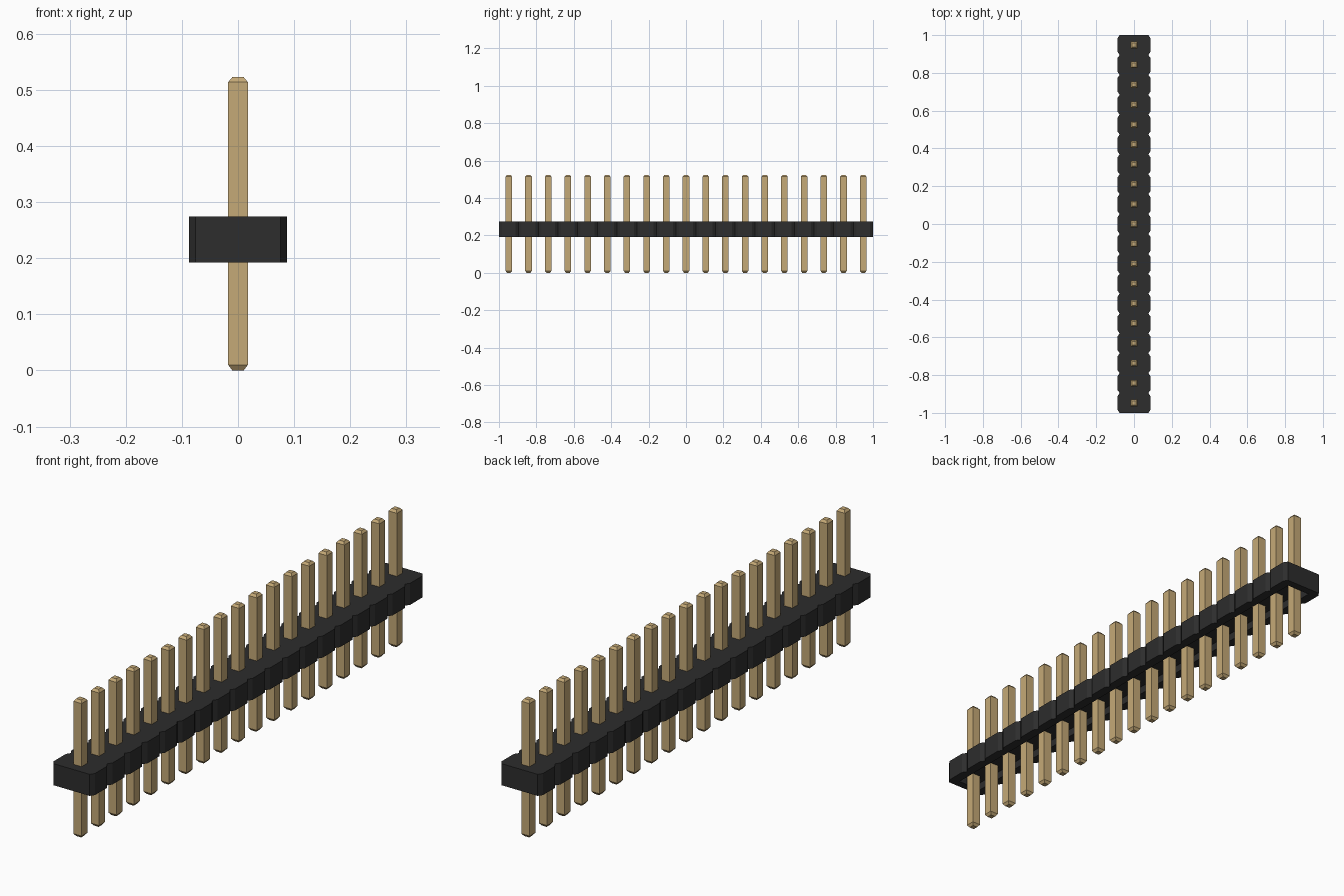
import bpy
import bmesh

cube = bpy.data.objects.get("Cube")
if cube:
    bpy.data.objects.remove(cube, do_unlink=True)

COUNT = 19
PITCH = 2.0 / COUNT
HALF_X = 0.087
Z_LOW, Z_HIGH = 0.192, 0.274
CUT_X, CUT_Y = 0.011, 0.016


def material(name, rgb):
    mat = bpy.data.materials.new(name)
    mat.use_nodes = True
    color = (*rgb, 1.0)
    mat.diffuse_color = color
    mat.node_tree.nodes["Principled BSDF"].inputs["Base Color"].default_value = color
    return mat


def add_object(name, bm, mat):
    bmesh.ops.recalc_face_normals(bm, faces=bm.faces)
    mesh = bpy.data.meshes.new(name)
    bm.to_mesh(mesh)
    bm.free()
    mesh.materials.append(mat)
    obj = bpy.data.objects.new(name, mesh)
    bpy.context.collection.objects.link(obj)
    return obj


black = material("black plastic", (0.026, 0.026, 0.026))
gold = material("gold metal", (0.56, 0.40, 0.185))

# Housing outline: a row of segments with chamfered corners
side = []
for i in range(COUNT):
    y0 = -1 + i * PITCH
    y1 = y0 + PITCH
    side += [(HALF_X - CUT_X, y0), (HALF_X, y0 + CUT_Y), (HALF_X, y1 - CUT_Y)]
side.append((HALF_X - CUT_X, 1.0))
outline = side + [(-x, y) for x, y in reversed(side)]

bm = bmesh.new()
base = bm.faces.new([bm.verts.new((x, y, Z_LOW)) for x, y in outline])
top = bmesh.ops.extrude_face_region(bm, geom=[base])
for v in top["geom"]:
    if isinstance(v, bmesh.types.BMVert):
        v.co.z = Z_HIGH
housing = add_object("housing", bm, black)

# Shallow channel under the housing, closed at both ends
bm = bmesh.new()
bmesh.ops.create_cube(bm, size=1)
bmesh.ops.scale(bm, vec=(0.10, 1.94, 0.06), verts=bm.verts)
bmesh.ops.translate(bm, vec=(0, 0, Z_LOW), verts=bm.verts)
cutter = add_object("channel_cutter", bm, black)
cutter.hide_render = True
cut = housing.modifiers.new("channel", 'BOOLEAN')
cut.operation = 'DIFFERENCE'
cut.solver = 'EXACT'
cut.object = cutter
bpy.context.view_layer.objects.active = housing
bpy.ops.object.modifier_apply(modifier=cut.name)
bpy.data.objects.remove(cutter, do_unlink=True)

# Square pins with tapered tips, sharing one mesh
PROFILE = [(0.010, 0.0), (0.0175, 0.010), (0.0175, 0.514), (0.010, 0.523)]
bm = bmesh.new()
rings = [[bm.verts.new((sx * r, sy * r, z))
          for sx, sy in ((-1, -1), (1, -1), (1, 1), (-1, 1))] for r, z in PROFILE]
for low, high in zip(rings, rings[1:]):
    for k in range(4):
        n = (k + 1) % 4
        bm.faces.new((low[k], low[n], high[n], high[k]))
bm.faces.new(rings[0])
bm.faces.new(rings[-1])
first = add_object("pin_1", bm, gold)
for i in range(COUNT):
    pin = first
    if i:
        pin = bpy.data.objects.new(f"pin_{i + 1}", first.data)
        bpy.context.collection.objects.link(pin)
    pin.location.y = -1 + (i + 0.5) * PITCH
